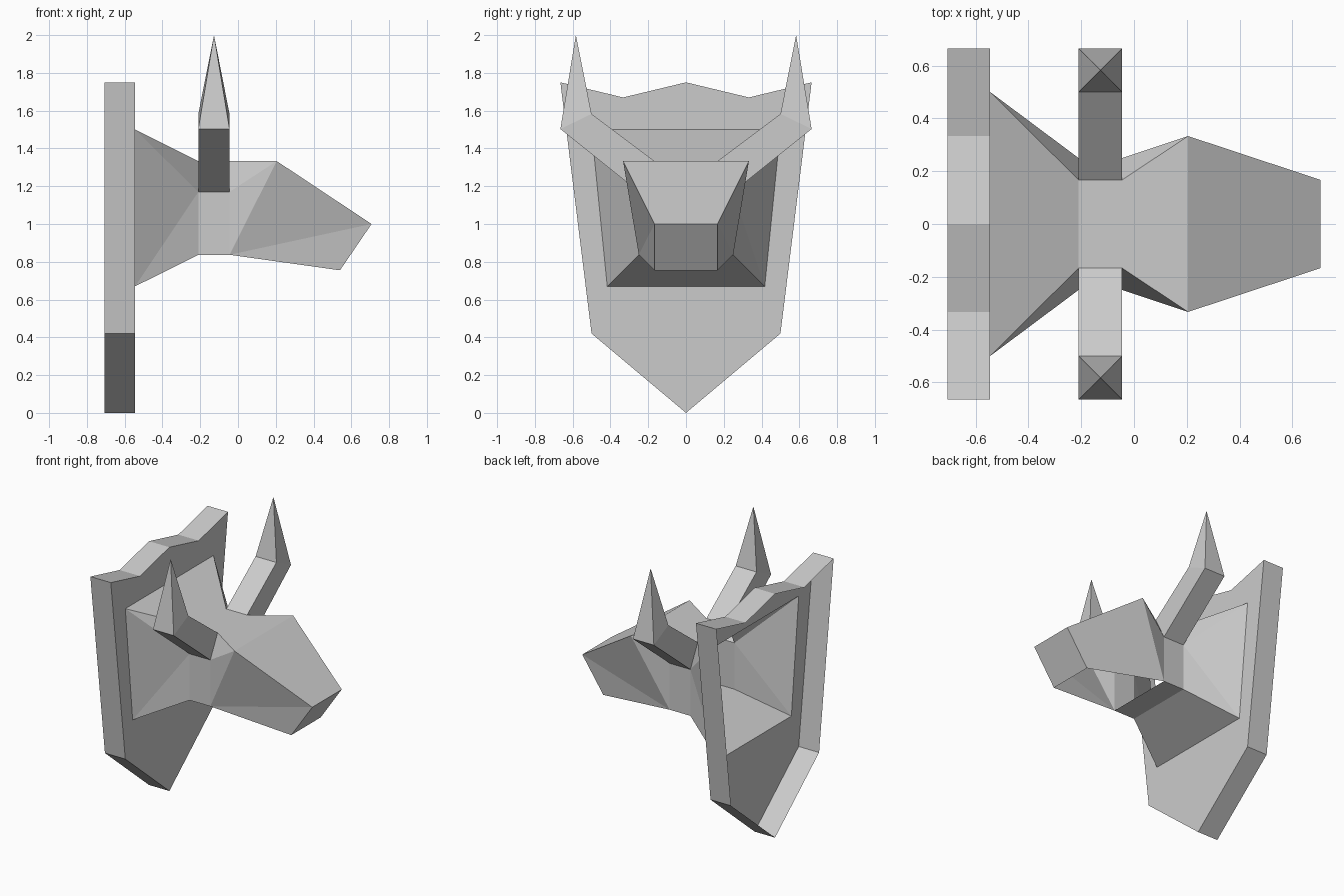
import bpy
import bmesh
from mathutils import Vector

cube = bpy.data.objects.get("Cube")
if cube:
    bpy.data.objects.remove(cube)

# One plain grey for the whole mount
GREY = (0.6, 0.6, 0.6, 1.0)
grey = bpy.data.materials.new("plain_grey")
grey.use_nodes = True
grey.diffuse_color = GREY
grey.node_tree.nodes["Principled BSDF"].inputs["Base Color"].default_value = GREY


def section(x, profile):
    """Place a (y, z) profile at a given x."""
    return [Vector((x, y, z)) for y, z in profile]


def shell(name, faces, inside):
    """Make a flat-shaded half shell facing away from a point, mirrored across y."""
    bm = bmesh.new()
    for points in faces:
        bm.faces.new([bm.verts.new(p) for p in points])
    bmesh.ops.remove_doubles(bm, verts=bm.verts, dist=0.001)
    bm.normal_update()
    for face in bm.faces:
        if face.normal.dot(face.calc_center_median() - Vector(inside)) < 0:
            face.normal_flip()
    mesh = bpy.data.meshes.new(name)
    bm.to_mesh(mesh)
    bm.free()
    mesh.materials.append(grey)
    obj = bpy.data.objects.new(name, mesh)
    bpy.context.collection.objects.link(obj)
    mirror = obj.modifiers.new("mirror", 'MIRROR')
    mirror.use_axis = (False, True, False)
    return obj


# Half profiles, from the centre line outwards
BACK, FRONT = -0.707, -0.545
outline = [(0, 0), (0.5, 0.42), (0.665, 1.75), (0.333, 1.67), (0, 1.75)]
mouth = [(0, 1.5), (0.5, 1.5), (0.417, 0.67), (0, 0.67)]
collar = [(0, 1.333), (0.167, 1.333), (0.25, 1.17), (0.25, 0.837), (0, 0.837)]
horn_bend = [(0.5, 1.583), (0.665, 1.503)]

rim_back, rim_front = section(BACK, outline), section(FRONT, outline)
m = section(FRONT, mouth)
c = section(-0.21, collar)
d = section(-0.045, collar)
brow = section(0.205, [(0, 1.333), (0.333, 1.333)])
nose = section(0.707, [(0, 1.0), (0.167, 1.0)])
chin = section(0.54, [(0, 0.755), (0.167, 0.755)])

# Wall plaque: front plate around the neck opening, with rim walls and an open back
plaque = [rim_front + m]
for i in range(len(outline) - 1):
    plaque.append([rim_front[i], rim_front[i + 1], rim_back[i + 1], rim_back[i]])
shell("plaque", plaque, (BACK, 0, 0.9))

# Neck tapering to the collar
shell("neck", [
    [m[0], m[1], c[1], c[0]],
    [m[1], c[1], c[2]],
    [m[1], c[2], m[2]],
    [m[2], c[2], c[3]],
    [m[2], c[3], c[4], m[3]],
], (-0.4, 0, 1.1))

# Collar, left open where the horns grow out
shell("collar", [[c[i], c[i + 1], d[i + 1], d[i]] for i in (0, 2, 3)], (-0.13, 0, 1.1))

# Head with an open underside
shell("head", [
    [d[0], d[1], brow[1], brow[0]],
    [d[1], d[2], brow[1]],
    [d[2], d[3], brow[1]],
    [brow[1], d[3], nose[1]],
    [d[3], chin[1], nose[1]],
    [brow[0], brow[1], nose[1], nose[0]],
    [nose[0], nose[1], chin[1], chin[0]],
], (0.2, 0, 1.0))

# Horns: a slanted square stem and a pointed tip
base = [c[1], c[2], d[2], d[1]]
rear, fore = section(-0.21, horn_bend), section(-0.045, horn_bend)
bend = [rear[0], rear[1], fore[1], fore[0]]
tip = Vector((-0.127, 0.583, 2))
horns = []
for i in range(4):
    j = (i + 1) % 4
    horns.append([base[i], base[j], bend[j], bend[i]])
    horns.append([bend[i], bend[j], tip])
shell("horns", horns, (-0.127, 0.5, 1.5))
